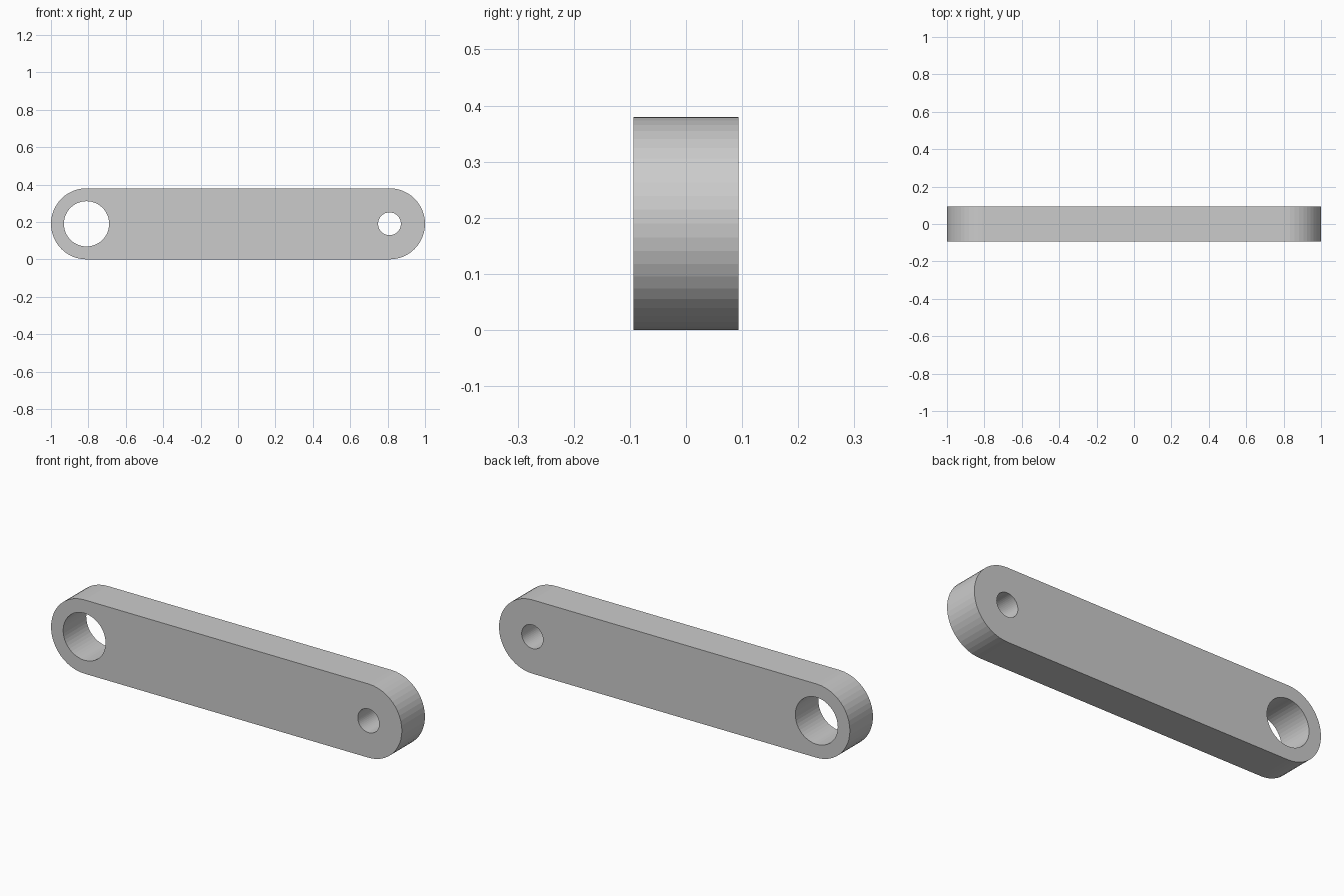
import bpy, bmesh
from math import sin, cos, pi

if "Cube" in bpy.data.objects:
    bpy.data.objects.remove(bpy.data.objects["Cube"])

R, CX, HALF = 0.19, 0.81, 0.094   # end radius, end centre, half thickness


def arc(cx, r, start, sweep, steps, closed=False):
    n = steps if closed else steps + 1
    return [(cx + r * cos(start + sweep * i / steps),
             R + r * sin(start + sweep * i / steps)) for i in range(n)]


# Side profile: rounded bar outline plus the two pin holes
outline = arc(CX, R, -pi / 2, pi, 24) + arc(-CX, R, pi / 2, pi, 24)
large_hole = arc(-CX, 0.121, 0, 2 * pi, 48, True)
small_hole = arc(CX, 0.061, 0, 2 * pi, 48, True)

curve = bpy.data.curves.new("link_bar_profile", 'CURVE')
curve.dimensions = '2D'
curve.fill_mode = 'BOTH'
curve.extrude = HALF
for points in (outline, large_hole, small_hole):
    spline = curve.splines.new('POLY')
    spline.points.add(len(points) - 1)
    for p, (x, z) in zip(spline.points, points):
        p.co = (x, z, 0, 1)
    spline.use_cyclic_u = True

# Link bar: extruded profile stood upright
bar = bpy.data.objects.new("link_bar", curve)
bpy.context.collection.objects.link(bar)
bar.rotation_euler.x = pi / 2
bpy.context.view_layer.objects.active = bar
bar.select_set(True)
bpy.ops.object.convert(target='MESH')
bpy.ops.object.transform_apply(location=False, rotation=True, scale=False)

# Weld the caps to the walls and keep facets flat
bar = bpy.context.object
bm = bmesh.new()
bm.from_mesh(bar.data)
bmesh.ops.remove_doubles(bm, verts=bm.verts, dist=1e-5)
bmesh.ops.recalc_face_normals(bm, faces=bm.faces)
for f in bm.faces:
    f.smooth = False
bm.to_mesh(bar.data)
bm.free()
